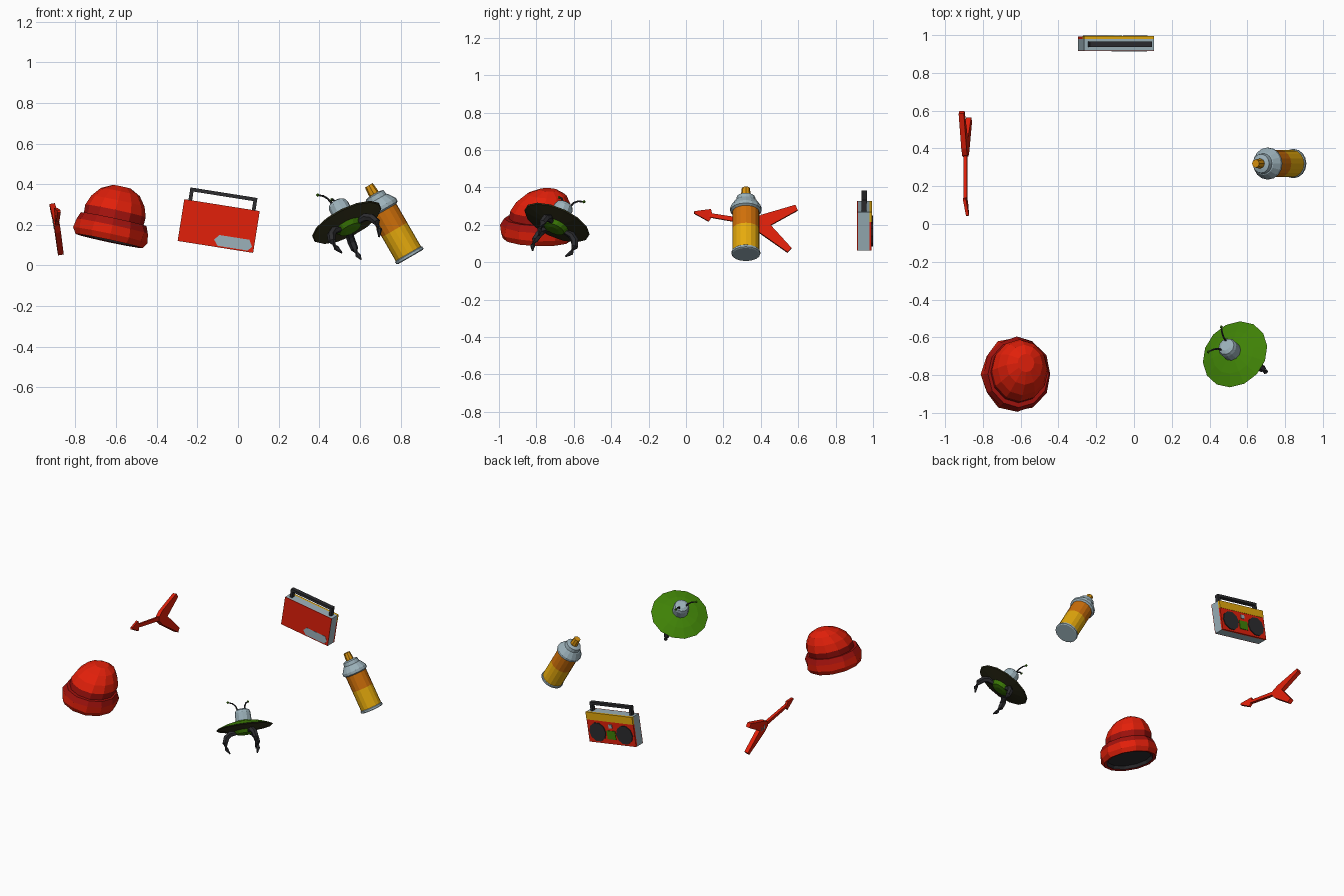
import bpy, bmesh, math
from mathutils import Matrix, Vector

if "Cube" in bpy.data.objects:
    bpy.data.objects.remove(bpy.data.objects["Cube"])


def mat(name, r, g, b):
    m = bpy.data.materials.new(name)
    m.diffuse_color = (r, g, b, 1)
    m.use_nodes = True
    m.node_tree.nodes["Principled BSDF"].inputs["Base Color"].default_value = m.diffuse_color
    return m


RED = mat("red", .76, .014, .003)
DARK_RED = mat("dark red", .36, .006, .004)
STEEL = mat("steel grey", .33, .44, .49)
YELLOW = mat("yellow", .78, .40, .004)
ORANGE = mat("orange", .62, .16, .003)
GOLD = mat("gold", .70, .29, .004)
BLACK = mat("black", .025, .025, .028)
GREEN = mat("green", .05, .22, .002)
OLIVE = mat("dark olive", .035, .034, .012)


def finish(name, bm, mats, matrix):
    bmesh.ops.recalc_face_normals(bm, faces=bm.faces)
    bm.transform(matrix)
    me = bpy.data.meshes.new(name)
    bm.to_mesh(me)
    bm.free()
    for m in mats:
        me.materials.append(m)
    ob = bpy.data.objects.new(name, me)
    bpy.context.collection.objects.link(ob)
    return ob


def loft(name, rings, mats, bands, matrix=Matrix(), caps=(0, 0)):
    """Skin lists of points; bands gives the material of each strip."""
    bm = bmesh.new()
    vs = [[bm.verts.new(p) for p in ring] for ring in rings]
    n = len(vs[0])
    for k, (a, b) in enumerate(zip(vs, vs[1:])):
        for i in range(n):
            j = (i + 1) % n
            bm.faces.new((a[i], a[j], b[j], b[i])).material_index = bands[k]
    bm.faces.new(vs[0]).material_index = caps[0]
    bm.faces.new(vs[-1]).material_index = caps[1]
    return finish(name, bm, mats, matrix)


def circle(r, z, n, dx=0, dy=0, wave=0):
    return [Vector((dx + r * (1 + wave * (-1) ** i) * math.cos(math.tau * i / n),
                    dy + r * (1 + wave * (-1) ** i) * math.sin(math.tau * i / n), z))
            for i in range(n)]


def tube(name, pts, radii, m, matrix, n=6):
    pts = [Vector(p) for p in pts]
    rings = []
    for i, p in enumerate(pts):
        d = pts[min(i + 1, len(pts) - 1)] - pts[max(i - 1, 0)]
        q = d.to_track_quat('Z', 'Y')
        rings.append([p + q @ c for c in circle(radii[i], 0, n)])
    return loft(name, rings, [m], [0] * (len(pts) - 1), matrix)


def box(name, x, y, z, m, matrix):
    ring = lambda h: [(x[0], y[0], h), (x[1], y[0], h), (x[1], y[1], h), (x[0], y[1], h)]
    return loft(name, [ring(z[0]), ring(z[1])], [m], [0], matrix)


def slab(name, outline, lo, hi, m, matrix):
    """Extrude a flat outline (x, y) from lo to hi along z."""
    return loft(name, [[(x, y, h) for x, y in outline] for h in (lo, hi)], [m], [0], matrix)


def frame(e1, e2, e3, o):
    M = Matrix((e1, e2, e3)).transposed().to_4x4()
    M.translation = o
    return M


# ---- beanie hat: turned-up brim, slouched crown, dark opening
H = (Matrix.Translation((-.632, -.797, .132)) @ Matrix.Rotation(math.radians(12), 4, 'Y')
     @ Matrix.Rotation(math.radians(-2), 4, 'X') @ Matrix.Diagonal((1, 1.08, 1, 1)))
hat = [circle(.140, .012, 12), circle(.150, -.008, 12), circle(.168, -.012, 12),
       circle(.183, .018, 12, wave=.025), circle(.182, .062, 12, wave=-.015),
       circle(.165, .098, 12), circle(.150, .098, 12, 0, .008), circle(.152, .14, 12, 0, .016),
       circle(.134, .19, 12, .002, .026), circle(.098, .237, 12, .004, .040),
       circle(.045, .264, 12, .006, .048)]
loft("beanie", hat, [RED, BLACK, DARK_RED], [1, 2, 0, 0, 2, 2, 2, 0, 0, 0], H, (1, 0))

# ---- portable radio
R = Matrix.Translation((-.095, 0, .194)) @ Matrix.Rotation(math.radians(9), 4, 'Y')
box("radio_body", (-.188, .188), (.919, .980), (-.104, .104), STEEL, R)
box("radio_front_frame", (-.188, .188), (.980, .993), (-.104, .052), RED, R)
box("radio_top_strip", (-.188, .188), (.980, .995), (.052, .104), YELLOW, R)
box("radio_back_panel", (-.188, .188), (.915, .919), (-.104, .104), RED, R)
back = R @ Matrix.Translation((0, .915, 0)) @ Matrix.Rotation(math.pi / 2, 4, 'X')
slab("radio_battery_cover", [(-.012, -.07), (.01, -.097), (.16, -.097), (.178, -.075),
                             (.16, -.043), (.01, -.043)], -.002, .001, STEEL, back)
front = R @ Matrix.Translation((0, .993, 0)) @ Matrix.Rotation(-math.pi / 2, 4, 'X')
for side, s in (("left", -1), ("right", 1)):
    ring = [(p.x + s * .108, p.y + .028) for p in circle(.066, 0, 10)]
    slab("radio_speaker_" + side, ring, -.002, .006, BLACK, front)
    box("radio_handle_leg_" + side, (s * .158 - .009, s * .158 + .009), (.938, .966),
        (.10, .165), BLACK, R)
box("radio_handle_bar", (-.167, .167), (.937, .967), (.148, .166), BLACK, R)
box("radio_tape_door", (-.034, .034), (.992, .997), (-.07, -.01), GREEN, R)
box("radio_dial", (-.014, .014), (.992, .998), (.008, .034), STEEL, R)

# ---- spray can: one turned shape, coloured by band
C = Matrix.Translation((.848, .32, .041)) @ Matrix.Rotation(math.radians(-30), 4, 'Y')
can = [(.070, 0), (.077, .004), (.077, .016), (.072, .020), (.072, .155), (.072, .262),
       (.084, .270), (.084, .288), (.060, .325), (.054, .328), (.050, .352), (.03, .358)]
loft("spray_can", [circle(r, z, 16) for r, z in can], [STEEL, YELLOW, ORANGE],
     [0, 0, 0, 1, 2, 0, 0, 0, 0, 0, 0], C)
loft("spray_nozzle", [circle(r, z, 8) for r, z in ((.026, .355), (.026, .368), (.022, .408))],
     [GOLD], [0, 0], C)

# ---- flying saucer, tilted
n = Vector((-.42, .37, .83)).normalized()
e1 = Vector((-.107, -.081, -.018))
e1 = (e1 - n * e1.dot(n)).normalized()
U = frame(e1, n.cross(e1), n, (.535, -.69, .213))
disc = [(.03, -.050), (.058, -.044), (.074, -.022), (.183, -.006), (.188, 0),
        (.12, .026), (.05, .042)]
loft("saucer_disc", [circle(r, z, 14) for r, z in disc], [GREEN, OLIVE],
     [0, 0, 1, 1, 0, 0], U)
dome = [(.052, .035), (.052, .095), (.045, .112), (.026, .122)]
loft("saucer_cabin", [circle(r, z, 12) for r, z in dome], [STEEL], [0] * 3, U)
for k in range(3):
    A = U @ Matrix.Rotation(k * math.tau / 3, 4, 'Z')
    tube("saucer_claw_%d" % (k + 1),
         [(.06, 0, -.03), (.098, 0, -.034), (.126, 0, -.055), (.14, 0, -.09),
          (.136, 0, -.13), (.116, 0, -.164)],
         [.016, .02, .021, .019, .014, .004], BLACK, A)
for k, a in enumerate((0, -120)):
    A = U @ Matrix.Rotation(math.radians(a), 4, 'Z')
    tube("saucer_antenna_%d" % (k + 1),
         [(.03, 0, .112), (.04, 0, .145), (.058, 0, .164), (.084, 0, .174)],
         [.006, .005, .005, .004], BLACK, A)
    tube("saucer_antenna_tip_%d" % (k + 1),
         [(.080, 0, .173), (.087, 0, .175), (.094, 0, .177)], [.004, .009, .004], GREEN, A)


# ---- V-shaped guitar: along = head to body, outlines mirrored about the neck
def both(half):
    return half + [(s, -t) for s, t in reversed(half) if t > 0]


along = Vector((0, .987, -.163))
up = Vector((-.17, .163, .987))
up = (up - along * up.dot(along)).normalized()
G = frame(along, up, along.cross(up), (-.893, .043, .264))
slab("guitar_body", both([(.32, .016), (.355, .046), (.527, .130), (.545, .104), (.415, 0)]),
     -.014, .014, RED, G)
slab("guitar_neck", both([(.08, .011), (.34, .014)]), -.008, .010, RED, G)
bend = G @ Matrix.Translation((.095, 0, 0)) @ Matrix.Rotation(math.radians(8), 4, 'Y')
slab("guitar_head", both([(-.095, .006), (-.01, .034), (0, .012)]), -.009, .007, RED, bend)
# string side faces -x
side = -1 if G.col[2].x > 0 else 1
lo, hi = sorted((side * .012, side * .017))
for name, a, b, w in (("guitar_pickup", .36, .37, .018), ("guitar_bridge", .39, .397, .014)):
    slab(name, both([(a, w), (b, w)]), lo, hi, STEEL, G)
